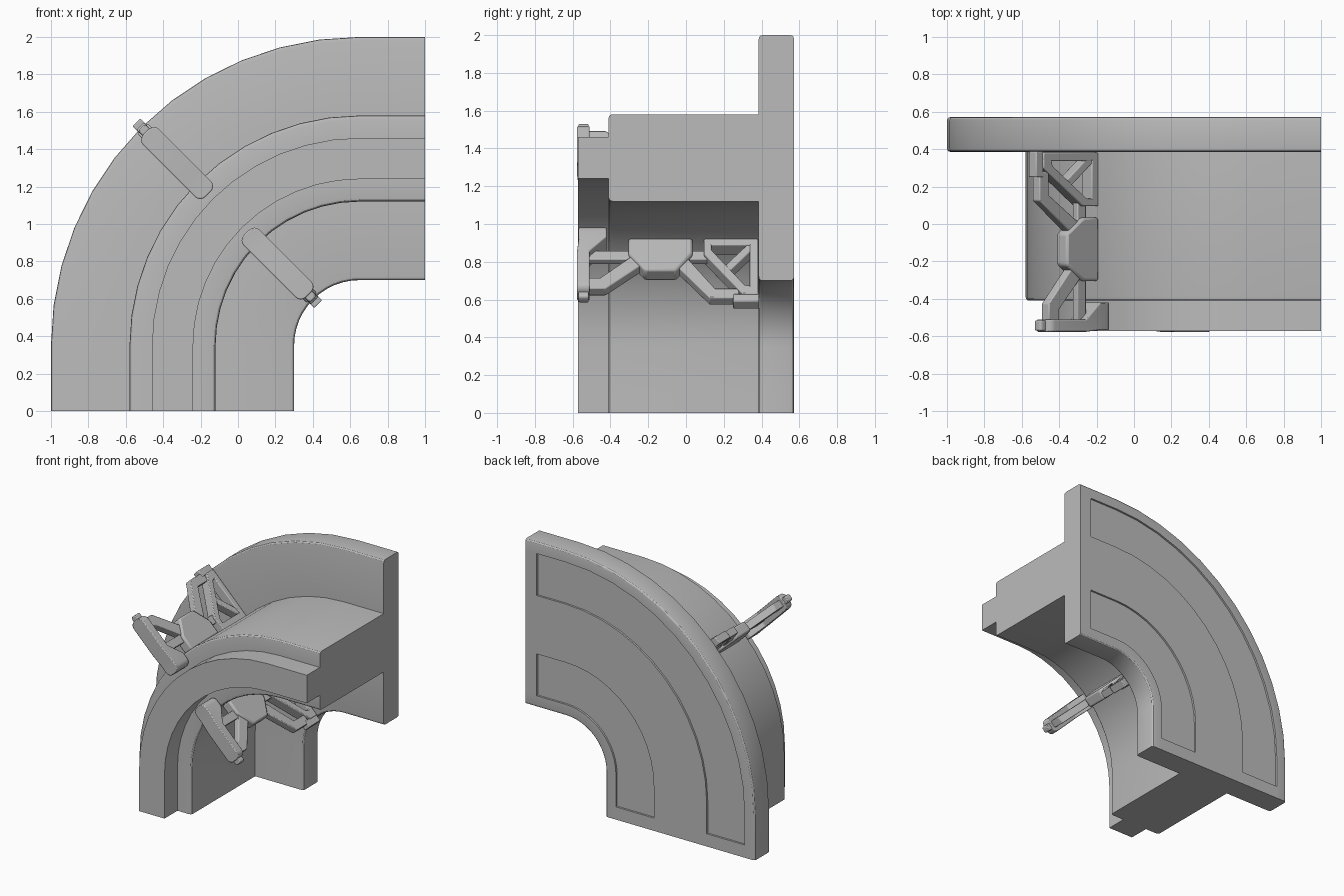
import bpy, bmesh, math

if "Cube" in bpy.data.objects:
    bpy.data.objects.remove(bpy.data.objects["Cube"])

CX, CZ = 0.65, 0.35          # centre of the bend
H = math.sqrt(0.5)

grey = bpy.data.materials.new("plain_grey")
grey.diffuse_color = (0.5, 0.5, 0.5, 1)
grey.use_nodes = True
grey.node_tree.nodes["Principled BSDF"].inputs["Base Color"].default_value = grey.diffuse_color


def finish(name, bm, bevel=0.0):
    bmesh.ops.recalc_face_normals(bm, faces=bm.faces)
    me = bpy.data.meshes.new(name)
    bm.to_mesh(me)
    bm.free()
    ob = bpy.data.objects.new(name, me)
    bpy.context.collection.objects.link(ob)
    me.materials.append(grey)
    if bevel:
        mod = ob.modifiers.new("soft_edges", 'BEVEL')
        mod.width, mod.segments, mod.limit_method = bevel, 2, 'ANGLE'
    bpy.ops.object.select_all(action='DESELECT')
    ob.select_set(True)
    bpy.context.view_layer.objects.active = ob
    bpy.ops.object.shade_smooth_by_angle(angle=math.radians(30))
    return ob


def rounded(pts):
    """Profile of (radius, y, corner size) turned into points with soft corners."""
    out = []
    for i, (r, y, c) in enumerate(pts):
        if not c:
            out.append((r, y))
            continue
        ends = []
        for q in (pts[i - 1], pts[(i + 1) % len(pts)]):
            d = math.hypot(q[0] - r, q[1] - y)
            ends.append((r + (q[0] - r) * c / d, y + (q[1] - y) * c / d))
        for k in range(4):
            a = k / 3
            out.append(tuple((1 - a) ** 2 * ends[0][j] + 2 * a * (1 - a) * (r, y)[j]
                             + a * a * ends[1][j] for j in (0, 1)))
    return out


# ---- curved casing: stepped profile swept round a quarter bend ----
BACK, C = 0.572, 0.022
profile = rounded([
    (0.35, BACK, C), (0.44, BACK, 0), (0.77, BACK, 0), (1.23, BACK, 0), (1.56, BACK, 0),
    (1.65, BACK, C), (1.65, 0.385, C), (1.23, 0.385, 0), (1.23, -0.41, C), (1.11, -0.41, 0),
    (1.11, -0.572, 0), (0.89, -0.572, 0), (0.89, -0.41, 0), (0.77, -0.41, C),
    (0.77, 0.385, 0), (0.35, 0.385, C)])


def station(angle, drop=0.0, run=0.0):
    return lambda r: (CX - r * math.cos(angle) + run, CZ + r * math.sin(angle) - drop)


stations = [station(0, drop=CZ), station(0, drop=CZ - 0.1)]
stations += [station(math.radians(7.5 * i)) for i in range(13)]
stations += [station(math.pi / 2, run=0.25), station(math.pi / 2, run=0.35)]

bm = bmesh.new()
rings = []
for st in stations:
    ring = []
    for r, y in profile:
        x, z = st(r)
        ring.append(bm.verts.new((x, y, z)))
    rings.append(ring)
n = len(profile)
recess = []
for i in range(len(rings) - 1):
    for j in range(n):
        k = (j + 1) % n
        f = bm.faces.new((rings[i][j], rings[i][k], rings[i + 1][k], rings[i + 1][j]))
        band = (profile[j][0], profile[k][0]) in ((0.44, 0.77), (1.23, 1.56))
        if band and 0 < i < len(rings) - 2:
            recess.append(f)
bm.faces.new(rings[0])
bm.faces.new(rings[-1])
# shallow panels on the back
geo = bmesh.ops.extrude_face_region(bm, geom=recess)["geom"]
bmesh.ops.translate(bm, vec=(0, -0.015, 0),
                    verts=[v for v in geo if isinstance(v, bmesh.types.BMVert)])
old = [f for f in recess if f.is_valid]
if old:
    bmesh.ops.delete(bm, geom=old, context='FACES_ONLY')
finish("curved_casing", bm)


# ---- latches: parts drawn in (distance from mid radius, y), widened sideways ----
def latch_part(name, side, pts, half, bevel=0.006, round_ends=0.0):
    bm = bmesh.new()
    lo = [bm.verts.new((s, y, -half)) for s, y in pts]
    hi = [bm.verts.new((s, y, half)) for s, y in pts]
    bm.faces.new(lo)
    bm.faces.new(hi)
    for i in range(len(pts)):
        k = (i + 1) % len(pts)
        bm.faces.new((lo[i], lo[k], hi[k], hi[i]))
    bmesh.ops.recalc_face_normals(bm, faces=bm.faces)
    if round_ends:
        ends = (min(p[0] for p in pts), max(p[0] for p in pts))
        edges = [e for e in bm.edges
                 if any(all(abs(v.co.x - s) < 1e-5 for v in e.verts) for s in ends)
                 and abs(e.verts[0].co.z - e.verts[1].co.z) < 1e-5]
        bmesh.ops.bevel(bm, geom=edges, offset=round_ends, segments=4,
                        profile=0.5, affect='EDGES')
    for v in bm.verts:
        s, y, t = v.co
        r = 1 + side * s
        v.co = (CX + (t - r) * H, y, CZ + (t + r) * H)
    return finish(name, bm, bevel)


def bar(p, q, w):
    dx, dy = q[0] - p[0], q[1] - p[1]
    d = math.hypot(dx, dy)
    nx, ny = -dy / d * w / 2, dx / d * w / 2
    return [(p[0] + nx, p[1] + ny), (q[0] + nx, q[1] + ny),
            (q[0] - nx, q[1] - ny), (p[0] - nx, p[1] - ny)]


for label, side in (("outer", 1), ("inner", -1)):
    def part(name, *args, **kw):
        latch_part(label + "_" + name, side, *args, **kw)

    # handle with hook and pull tab
    part("handle", [(0.145, -0.568), (0.25, -0.568), (0.34, -0.577), (0.615, -0.577),
                    (0.615, -0.51), (0.34, -0.51), (0.235, -0.42), (0.145, -0.42)],
         0.06, round_ends=0.04)
    part("handle_tab", [(0.60, -0.57), (0.65, -0.57), (0.65, -0.515), (0.60, -0.515)],
         0.026, round_ends=0.015)
    # arms and rod
    part("front_arm", [(0.59, -0.52), (0.59, -0.425), (0.41, -0.23), (0.33, -0.27),
                       (0.51, -0.455), (0.51, -0.52)], 0.028)
    part("back_arm", [(0.42, -0.05), (0.66, 0.125), (0.66, 0.28), (0.59, 0.28),
                      (0.59, 0.155), (0.35, 0.0)], 0.028)
    part("rod", [(0.30, -0.515), (0.365, -0.515), (0.365, 0.13), (0.30, 0.13)], 0.02)
    # centre block
    part("centre_block", [(0.225, -0.305), (0.34, -0.305), (0.465, -0.22), (0.465, -0.05),
                          (0.34, 0.035), (0.225, 0.035)], 0.042, bevel=0.014)
    # braced bracket with two triangular openings
    part("bracket_base", bar((0.25, 0.095), (0.25, 0.38), 0.05), 0.038)
    part("bracket_post", bar((0.23, 0.36), (0.64, 0.36), 0.045), 0.038)
    part("bracket_slope", [(0.23, 0.095), (0.34, 0.095), (0.64, 0.30), (0.64, 0.38),
                           (0.59, 0.38), (0.57, 0.31), (0.31, 0.135), (0.23, 0.135)], 0.038)
    part("bracket_brace", bar((0.27, 0.35), (0.45, 0.215), 0.045), 0.034)
    part("bracket_foot", bar((0.66, 0.25), (0.66, 0.387), 0.055), 0.03)
